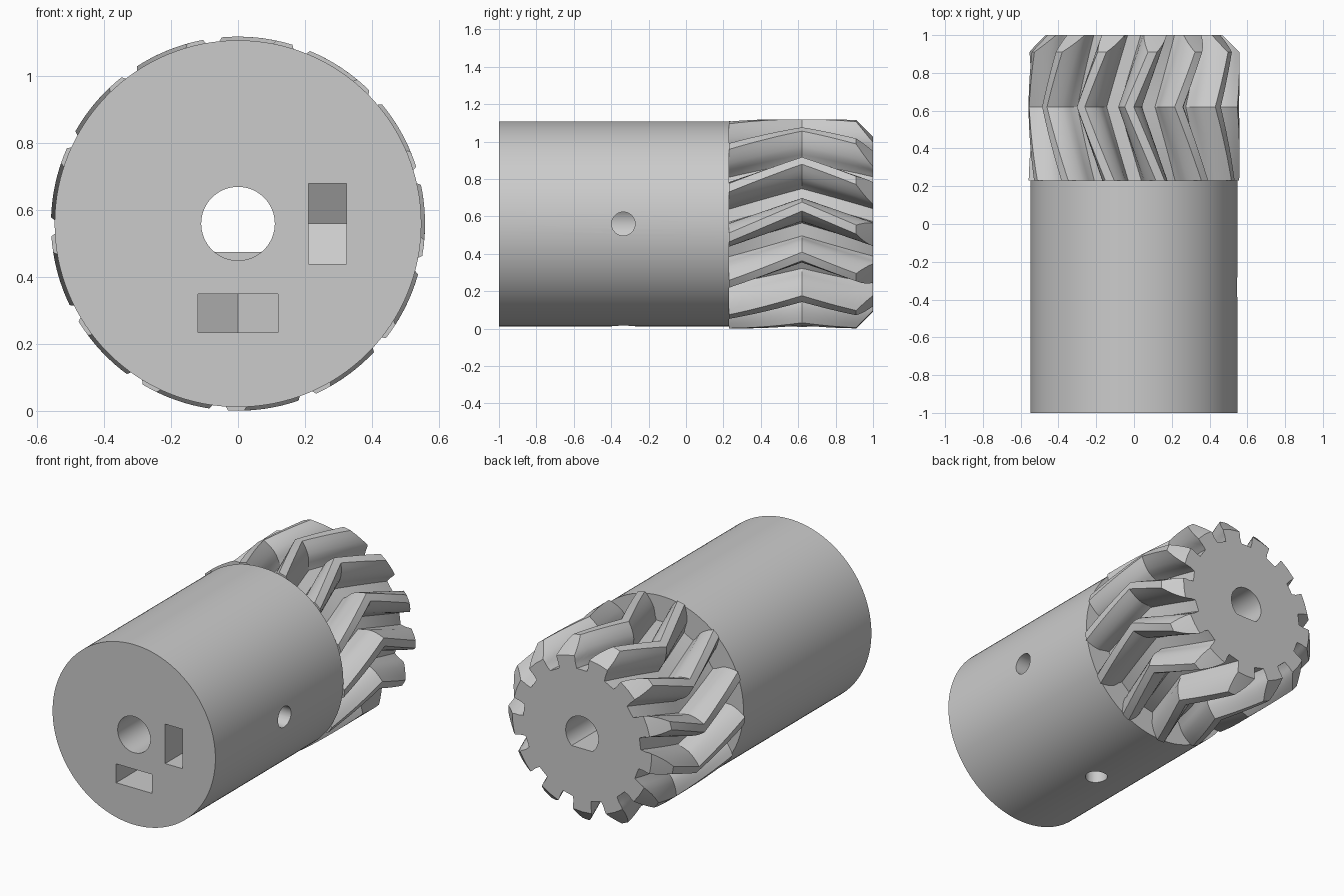
import bpy, bmesh, math
from mathutils import Matrix, Vector

cube = bpy.data.objects.get("Cube")
if cube:
    bpy.data.objects.remove(cube, do_unlink=True)

AXIS_Z = 0.56
HUB_R, TIP_R, ROOT_R, PITCH_R = 0.548, 0.559, 0.395, 0.483
HUB_END, GEAR_END, APEX, CHAMFER_Y = 0.23, 1.0, 0.62, 0.91
TEETH = 13
PHASE, TWIST = math.radians(9.5), math.radians(17)

grey = bpy.data.materials.new("plain grey")
grey.use_nodes = True
colour = (0.6, 0.6, 0.6, 1)
grey.diffuse_color = colour
grey.node_tree.nodes["Principled BSDF"].inputs["Base Color"].default_value = colour


def make(name, bm):
    bmesh.ops.recalc_face_normals(bm, faces=bm.faces)
    mesh = bpy.data.meshes.new(name)
    bm.to_mesh(mesh)
    bm.free()
    mesh.materials.append(grey)
    obj = bpy.data.objects.new(name, mesh)
    bpy.context.collection.objects.link(obj)
    return obj


def loft(name, sections):
    """Closed solid through matching rings of points."""
    bm = bmesh.new()
    rings = [[bm.verts.new(p) for p in s] for s in sections]
    n = len(rings[0])
    for a, b in zip(rings, rings[1:]):
        for i in range(n):
            j = (i + 1) % n
            bm.faces.new((a[i], a[j], b[j], b[i]))
    bm.faces.new(rings[0])
    bm.faces.new(rings[-1][::-1])
    return make(name, bm)


def circle(radius, n, floor=-9):
    """Round outline in the xz plane, flattened below the given height."""
    turns = [math.tau * i / n for i in range(n)]
    return [(radius * math.cos(t), max(radius * math.sin(t), floor)) for t in turns]


def rod(name, outline, y0, y1):
    return loft(name, [[(x, y, z + AXIS_Z) for x, z in outline] for y in (y0, y1)])


def half_width(r):
    """Half angle of an involute tooth at radius r."""
    def involute(a):
        return math.tan(a) - a
    pressure = math.radians(20)
    base = PITCH_R * math.cos(pressure)
    a = math.acos(min(1, base / r))
    fillet = 0.5 * max(0, ROOT_R + 0.03 - r)
    return math.pi / (2 * TEETH) + involute(pressure) - involute(a) + fillet + 0.003


def gear_section(y):
    tip = TIP_R - max(0, y - CHAMFER_Y)
    radii = [ROOT_R + (tip - ROOT_R) * i / 7 for i in range(8)]
    flank = [(r, half_width(r)) for r in radii]
    tooth = [(r, -w) for r, w in flank] + [(tip, 0)] + [(r, w) for r, w in flank[::-1]]
    shift = PHASE - TWIST * abs(y - APEX) / (APEX - HUB_END)
    points = []
    for k in range(TEETH):
        for r, a in tooth:
            t = a + shift + math.tau * k / TEETH
            points.append((r * math.cos(t), y, AXIS_Z + r * math.sin(t)))
    return points


def spaced(a, b, n):
    return [a + (b - a) * i / n for i in range(n)]


# Main solids
hub = rod("hub", circle(HUB_R, 128), -1, HUB_END)
levels = spaced(HUB_END, APEX, 6) + spaced(APEX, CHAMFER_Y, 5) + spaced(CHAMFER_Y, GEAR_END, 4)
gear = loft("herringbone_gear", [gear_section(y) for y in levels + [GEAR_END]])

# Shaft bore: round at the front, flat-sided behind
cutters = [rod("round_bore", circle(0.11, 64), -1.1, -0.7),
           rod("flat_bore", circle(0.11, 64, -0.085), -0.75, 1.1)]

# Set-screw holes and pointed nut pockets, toward +x and downward
pocket = [(-1.1, -0.12), (-0.26, -0.12), (-0.19, 0), (-0.26, 0.12), (-1.1, 0.12)]
screw = [(x - 0.335, z) for x, z in circle(0.063, 32)]
for side, turn in (("side", 0), ("lower", math.pi / 2)):
    place = Matrix.Translation((0, 0, AXIS_Z)) @ Matrix.Rotation(turn, 4, 'Y')
    for name, shape, x0, x1 in (("nut_pocket", pocket, 0.21, 0.325),
                                ("screw_hole", screw, 0.03, 0.7)):
        rings = [[place @ Vector((x, y, w)) for y, w in shape] for x in (x0, x1)]
        cutters.append(loft(side + "_" + name, rings))

# Cut the openings, then smooth the curved surfaces
for obj in (hub, gear):
    bpy.ops.object.select_all(action='DESELECT')
    obj.select_set(True)
    bpy.context.view_layer.objects.active = obj
    for cutter in cutters:
        if obj is gear and cutter.name != "flat_bore":
            continue
        cut = obj.modifiers.new(cutter.name, 'BOOLEAN')
        cut.operation, cut.solver, cut.object = 'DIFFERENCE', 'EXACT', cutter
        bpy.ops.object.modifier_apply(modifier=cut.name)
    bpy.ops.object.shade_smooth_by_angle(angle=math.radians(28))
for cutter in cutters:
    bpy.data.objects.remove(cutter, do_unlink=True)
